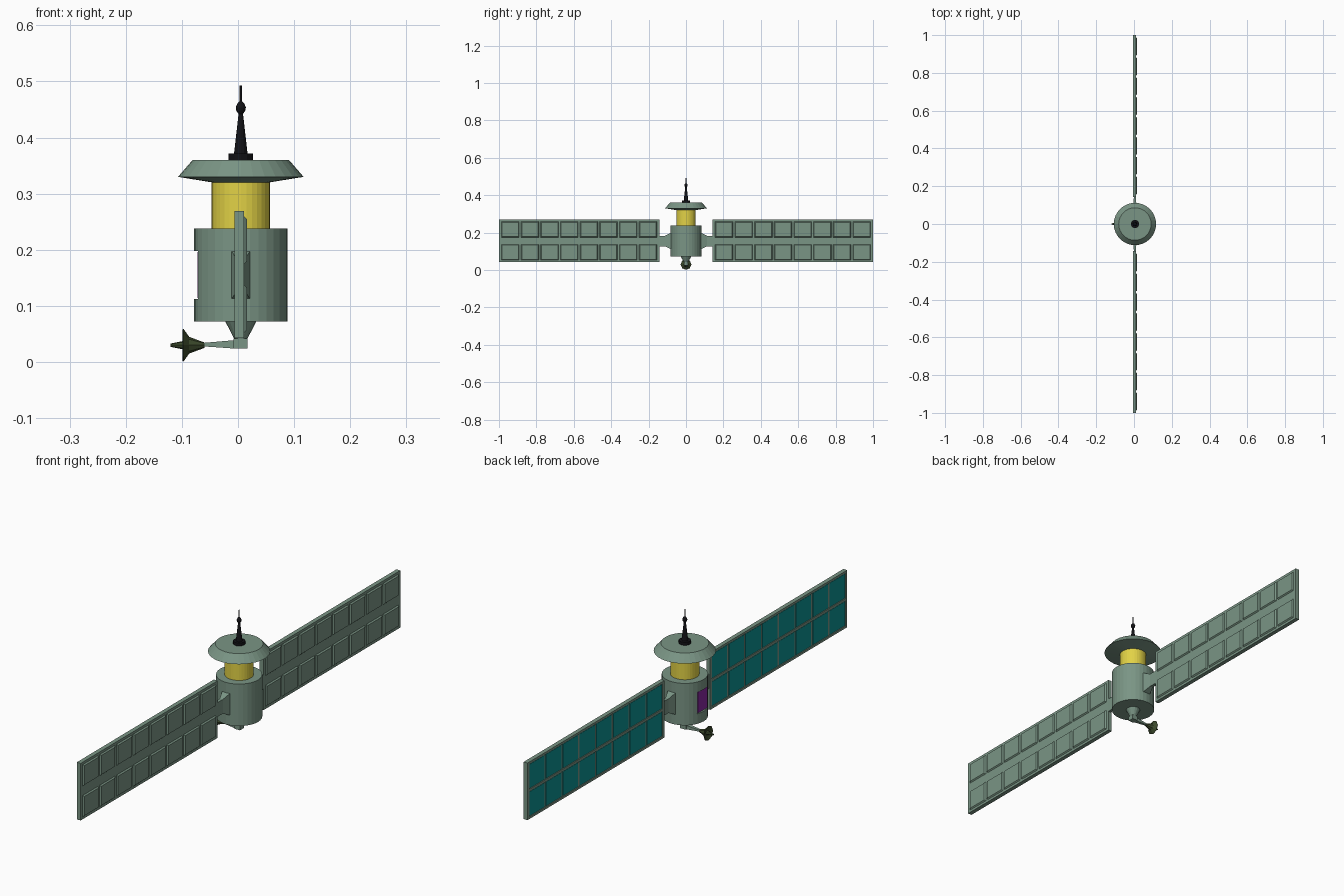
import bpy, bmesh, math
from mathutils import Matrix, Vector

if "Cube" in bpy.data.objects:
    bpy.data.objects.remove(bpy.data.objects["Cube"])

CX = 0.005  # x of the main axis


def srgb(r, g, b):
    f = lambda c: (c / 255 / 12.92) if c < 10 else ((c / 255 + 0.055) / 1.055) ** 2.4
    return (f(r), f(g), f(b), 1)


def material(name, *rgb):
    m = bpy.data.materials.new(name)
    m.diffuse_color = srgb(*rgb)
    m.use_nodes = True
    m.node_tree.nodes["Principled BSDF"].inputs["Base Color"].default_value = m.diffuse_color
    return m


GREY = material("grey green", 122, 149, 133)
YELLOW = material("yellow", 226, 210, 70)
TEAL = material("teal", 12, 145, 145)
PURPLE = material("purple", 135, 40, 160)
OLIVE = material("dark olive", 60, 74, 44)
BLACK = material("black", 18, 18, 22)


def finish(name, bm, mat):
    bmesh.ops.recalc_face_normals(bm, faces=bm.faces)
    me = bpy.data.meshes.new(name)
    bm.to_mesh(me)
    bm.free()
    me.materials.append(mat)
    ob = bpy.data.objects.new(name, me)
    bpy.context.collection.objects.link(ob)
    return ob


def lathe(name, profile, sides, mat, matrix=Matrix.Translation((CX, 0, 0))):
    """Turn (radius, height) points about z, with capped ends."""
    bm = bmesh.new()
    rings = []
    for r, h in profile:
        rings.append([bm.verts.new((r * math.cos(a), r * math.sin(a), h))
                      for a in (2 * math.pi * i / sides for i in range(sides))])
    for a, b in zip(rings, rings[1:]):
        for i in range(sides):
            j = (i + 1) % sides
            bm.faces.new((a[i], a[j], b[j], b[i]))
    bm.faces.new(rings[0])
    bm.faces.new(rings[-1])
    bm.transform(matrix)
    return finish(name, bm, mat)


def add_loft(bm, sections):
    """Join rectangles, each given by four corners, into a closed solid."""
    rings = [[bm.verts.new(p) for p in s] for s in sections]
    for a, b in zip(rings, rings[1:]):
        for i in range(4):
            j = (i + 1) % 4
            bm.faces.new((a[i], a[j], b[j], b[i]))
    bm.faces.new(rings[0])
    bm.faces.new(rings[-1])


def rect_x(x, y0, y1, z0, z1):
    return [(x, y0, z0), (x, y1, z0), (x, y1, z1), (x, y0, z1)]


def rect_y(y, x, hx, z, hz):
    return [(x - hx, y, z - hz), (x + hx, y, z - hz), (x + hx, y, z + hz), (x - hx, y, z + hz)]


def loft(name, sections, mat):
    bm = bmesh.new()
    add_loft(bm, sections)
    return finish(name, bm, mat)


# Main body with a flat cut on the left side, and a window plate on the flat
body = lathe("body", [(0.083, 0.072), (0.083, 0.238)], 32, GREY)
cutter = loft("window_cutter", [rect_x(-0.12, -0.08, 0.08, 0.112, 0.198),
                                rect_x(-0.071, -0.08, 0.08, 0.112, 0.198)], GREY)
cutter.hide_render = True
cutter.hide_viewport = True
cut = body.modifiers.new("window_cut", 'BOOLEAN')
cut.operation = 'DIFFERENCE'
cut.solver = 'EXACT'
cut.object = cutter
loft("window", [rect_x(-0.0725, -0.03, 0.03, 0.114, 0.196),
                rect_x(-0.0700, -0.03, 0.03, 0.114, 0.196)], PURPLE)

# Neck, top disc and mast
lathe("neck", [(0.052, 0.236), (0.052, 0.322)], 32, YELLOW)
lathe("top_disc", [(0.05, 0.32), (0.112, 0.33), (0.086, 0.36)], 32, GREY)
lathe("mast", [(0.022, 0.359), (0.022, 0.372), (0.012, 0.372), (0.004, 0.442),
               (0.008, 0.448), (0.009, 0.454), (0.006, 0.461), (0.002, 0.465),
               (0.002, 0.493)], 12, BLACK)

# Lower cone, joint block and tapered arm
lathe("lower_cone", [(0.028, 0.073), (0.011, 0.04)], 16, GREY)
loft("arm_joint", [rect_x(-0.008, -0.012, 0.012, 0.024, 0.042),
                   rect_x(0.017, -0.012, 0.012, 0.024, 0.042)], GREY)
loft("arm", [rect_x(-0.006, -0.008, 0.008, 0.024, 0.039),
             rect_x(-0.063, -0.004, 0.004, 0.028, 0.034)], GREY)

# Small dish that faces left, with a feed tip
lathe("small_dish", [(0.005, 0.06), (0.010, 0.074), (0.015, 0.087), (0.029, 0.097),
                     (0.028, 0.099), (0.009, 0.093), (0.007, 0.1), (0.003, 0.12)], 8, OLIVE,
      Matrix.Translation((0, 0, 0.03)) @ Matrix.Rotation(-math.pi / 2, 4, 'Y'))

# Wings: slab, raised backing cells, teal solar cells and bracket
Y0, Y1, COLS = 0.143, 1.0, 8
STEP = (Y1 - Y0 - 0.016) / COLS
for side, sign in (("front", -1), ("back", 1)):
    def wing_part(name, solids, mat):
        bm = bmesh.new()
        for s in solids:
            add_loft(bm, s)
        bm.transform(Matrix.Diagonal((1, sign, 1, 1)))
        finish(f"{side}_{name}", bm, mat)

    wing_part("wing_panel", [[rect_x(-0.003, Y0, Y1, 0.043, 0.269),
                              rect_x(0.011, Y0, Y1, 0.043, 0.269)]], GREY)
    # rim around the solar cells
    rim = [(Y0, Y1, 0.043, 0.052), (Y0, Y1, 0.260, 0.269), (Y0, Y1, 0.151, 0.161),
           (Y0, Y0 + 0.012, 0.052, 0.26), (Y1 - 0.012, Y1, 0.052, 0.26)]
    wing_part("wing_rim", [[rect_x(-0.006, *r), rect_x(-0.003, *r)] for r in rim], GREY)

    solar, backing = [], []
    for c in range(COLS):
        a = Y0 + 0.008 + c * STEP
        b = a + STEP
        for z0, z1 in ((0.054, 0.149), (0.163, 0.258)):
            q = (a + 0.005, b - 0.005, z0, z1)
            solar.append([rect_x(-0.0045, *q), rect_x(-0.002, *q)])
        for z0, z1 in ((0.052, 0.138), (0.174, 0.260)):
            backing.append([rect_x(0.010, a + 0.004, b - 0.004, z0, z1),
                            rect_x(0.016, a + 0.009, b - 0.009, z0 + 0.005, z1 - 0.005)])
    wing_part("solar_cells", solar, TEAL)
    wing_part("backing_cells", backing, GREY)
    wing_part("wing_bracket", [[rect_y(0.072, CX, 0.017, 0.155, 0.043),
                                rect_y(0.084, CX, 0.016, 0.155, 0.042),
                                rect_y(0.112, CX, 0.007, 0.155, 0.028),
                                rect_y(0.146, CX, 0.006, 0.155, 0.028)]], GREY)
